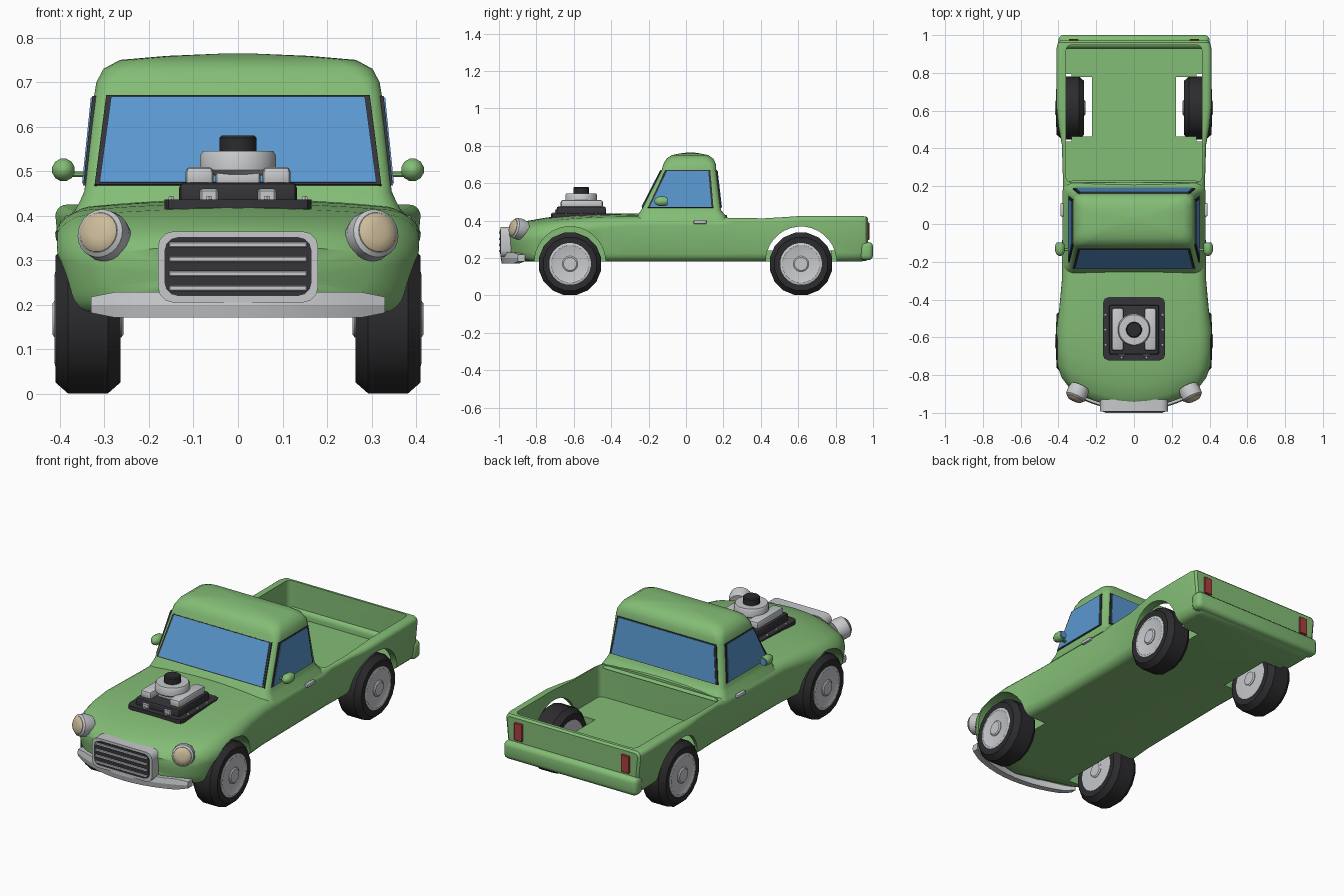
import bpy, bmesh, math
from mathutils import Vector, Matrix

if "Cube" in bpy.data.objects:
    bpy.data.objects.remove(bpy.data.objects["Cube"])


def material(name, rgb):
    m = bpy.data.materials.new(name)
    m.diffuse_color = (*rgb, 1)
    m.use_nodes = True
    m.node_tree.nodes["Principled BSDF"].inputs["Base Color"].default_value = m.diffuse_color
    return m


GREEN = material("green paint", (0.23, 0.51, 0.18))
GLASS = material("blue glass", (0.10, 0.31, 0.62))
BLACK = material("tyre black", (0.025, 0.025, 0.028))
DARK = material("dark grey", (0.035, 0.034, 0.04))
CHROME = material("light grey", (0.57, 0.58, 0.60))
LENS = material("cream lens", (0.60, 0.50, 0.32))
RED = material("red lamp", (0.42, 0.05, 0.05))


def finish(name, bm, mat, angle=35):
    bmesh.ops.recalc_face_normals(bm, faces=bm.faces)
    me = bpy.data.meshes.new(name)
    bm.to_mesh(me)
    bm.free()
    me.materials.append(mat)
    ob = bpy.data.objects.new(name, me)
    bpy.context.collection.objects.link(ob)
    bpy.ops.object.select_all(action='DESELECT')
    ob.select_set(True)
    bpy.context.view_layer.objects.active = ob
    bpy.ops.object.shade_smooth_by_angle(angle=math.radians(angle))
    return ob


def box(name, mat, x, y, z, bevel=0.0, segs=2):
    """Box from (min, max) ranges, optionally with rounded edges."""
    bm = bmesh.new()
    bmesh.ops.create_cube(bm, size=1)
    for v in bm.verts:
        v.co = [r[0] if c < 0 else r[1] for c, r in zip(v.co, (x, y, z))]
    if bevel:
        bmesh.ops.bevel(bm, geom=bm.edges[:], offset=bevel, segments=segs,
                        affect='EDGES', profile=0.5)
    return finish(name, bm, mat)


def loft(rings, caps=True):
    bm = bmesh.new()
    rows = [[bm.verts.new(p) for p in r] for r in rings]
    n = len(rows[0])
    for a, b in zip(rows, rows[1:]):
        for i in range(n):
            bm.faces.new((a[i], a[(i + 1) % n], b[(i + 1) % n], b[i]))
    if caps:
        bm.faces.new(rows[0])
        bm.faces.new(rows[-1])
    return bm


def turned(name, mat, profile, centre, axis, n=24, angle=35):
    """Solid of revolution: profile is (distance along axis, radius)."""
    q = Vector(axis).normalized().to_track_quat('Z', 'Y')
    rings = [[Vector(centre) + q @ Vector((r * math.cos(t), r * math.sin(t), d))
              for t in (2 * math.pi * (i + 0.5) / n for i in range(n))] for d, r in profile]
    return finish(name, loft(rings), mat, angle)


def rounded_rect(x0, x1, y0, y1, r, n=5):
    pts = []
    for cx, cy, a in ((x1 - r, y1 - r, 0), (x0 + r, y1 - r, 90),
                      (x0 + r, y0 + r, 180), (x1 - r, y0 + r, 270)):
        for i in range(n):
            t = math.radians(a + 90 * i / (n - 1))
            pts.append((cx + r * math.cos(t), cy + r * math.sin(t)))
    return pts


def plate(name, mat, corners, thick):
    """Thin plate laid on a flat quad, raised along its normal."""
    c = [Vector(p) for p in corners]
    nrm = (c[1] - c[0]).cross(c[3] - c[0]).normalized()
    return finish(name, loft([[p - nrm * 0.004 for p in c], [p + nrm * thick for p in c]]), mat)


# ---- main body: cross-sections along y ----
def body_ring(y, hw, zb, zt, rt):
    rb = min(0.045, (zt - zb) * 0.4)
    rt = min(rt, (zt - zb) * 0.5)
    half = []
    for i in range(4):
        half.append(((hw - rt) * i / 4, zt))
    for i in range(6):
        t = math.radians(90 - 18 * i)
        half.append((hw - rt + rt * math.cos(t), zt - rt + rt * math.sin(t)))
    for i in range(5):
        t = math.radians(-22.5 * i)
        half.append((hw - rb + rb * math.cos(t), zb + rb + rb * math.sin(t)))
    half.append((0, zb))
    half += [(-x, z) for x, z in half[-2:0:-1]]
    fade = max(0, min(1, (-0.5 - y) / 0.45))
    crown = 0.022 if y < 0.22 else 0
    out = []
    for x, z in half:
        k = (z - zb) / (zt - zb)
        px = x * (0.945 + 0.055 * min(1, k * 1.4))
        out.append((px, y + 0.13 * (x / 0.4) ** 2 * fade, z - crown * (x / hw) ** 2 * k))
    return out


stations = [(-0.972, 0.10, 0.26, 0.29, 0.01), (-0.972, 0.30, 0.22, 0.335, 0.04),
            (-0.958, 0.35, 0.20, 0.355, 0.05), (-0.925, 0.385, 0.185, 0.375, 0.06),
            (-0.85, 0.408, 0.18, 0.398, 0.07), (-0.74, 0.416, 0.18, 0.417, 0.075),
            (-0.6, 0.414, 0.18, 0.428, 0.07), (-0.45, 0.396, 0.18, 0.435, 0.06),
            (-0.3, 0.382, 0.18, 0.438, 0.05), (0.2, 0.377, 0.18, 0.434, 0.04),
            (0.26, 0.377, 0.18, 0.413, 0.02), (0.42, 0.382, 0.18, 0.412, 0.02),
            (0.52, 0.40, 0.18, 0.418, 0.025), (0.62, 0.41, 0.18, 0.425, 0.025),
            (0.93, 0.41, 0.18, 0.425, 0.025), (0.962, 0.402, 0.185, 0.422, 0.025),
            (0.972, 0.39, 0.19, 0.412, 0.02)]
body = finish("body", loft([body_ring(*s) for s in stations]), GREEN)

# open bed, wheel arches and the wells through the floor
cutters = [finish("bed_cutter", loft([[(x, y, z) for x, y in rounded_rect(-0.36, 0.36, 0.22, 0.948, 0.03)]
                                      for z in (0.24, 0.6)]), GREEN)]
for s in (-1, 1):
    for y in (-0.62, 0.615):
        cutters.append(turned("arch_cutter", GREEN, [(0.0, 0.19), (0.3, 0.19)],
                              (s * (0.33 if y > 0 else 0.235), y, 0.178), (s, 0, 0), 32))
    cutters.append(box("well_cutter", GREEN, sorted((s * 0.222, s * 0.345)), (0.462, 0.778), (0.1, 0.3)))
for c in cutters:
    m = body.modifiers.new("cut", 'BOOLEAN')
    m.operation, m.object, m.solver = 'DIFFERENCE', c, 'EXACT'
    bpy.context.view_layer.objects.active = body
    bpy.ops.object.modifier_apply(modifier=m.name)
    bpy.data.objects.remove(c)
bpy.ops.object.select_all(action='DESELECT')
body.select_set(True)
bpy.ops.object.shade_smooth_by_angle(angle=math.radians(35))

# rear lower step, tail lamps
box("rear_step", GREEN, (-0.40, 0.40), (0.93, 1.0), (0.188, 0.285), 0.025, 3)
for s in (-1, 1):
    box("tail_lamp", RED, sorted((s * 0.295, s * 0.345)), (0.96, 0.98), (0.295, 0.39), 0.003, 1)

# ---- cab: rounded rectangles stacked in z (z, half width, front, back, radius) ----
levels = [(0.40, 0.372, -0.27, 0.23, 0.05), (0.435, 0.354, -0.255, 0.205, 0.045),
          (0.455, 0.345, -0.24, 0.187, 0.035), (0.67, 0.323, -0.130, 0.162, 0.035),
          (0.70, 0.318, -0.122, 0.16, 0.04), (0.73, 0.302, -0.105, 0.147, 0.05),
          (0.75, 0.265, -0.075, 0.118, 0.05), (0.759, 0.16, -0.03, 0.075, 0.04),
          (0.764, 0.04, 0.01, 0.04, 0.01)]
finish("cab", loft([[(x, y, z) for x, y in rounded_rect(-w, w, f, b, r)]
                    for z, w, f, b, r in levels]), GREEN, 40)


def on_cab(z):
    k = (z - 0.455) / 0.215
    return [a + (b - a) * k for a, b in zip(levels[2][1:4], levels[3][1:4])]


# ---- windows: dark frame plate with a glass plate on top ----
for name, mat, d, t in (("frame", DARK, 0.0, 0.004), ("glass", GLASS, 0.011, 0.007)):
    z0, z1 = 0.468 + d * 0.4, 0.669 - d * 0.4
    (w0, f0, b0), (w1, f1, b1) = on_cab(z0), on_cab(z1)
    p, q = 0.322 - d, 0.296 - d
    plate("windscreen_" + name, mat, [(-p, f0, z0), (p, f0, z0), (q, f1, z1), (-q, f1, z1)], t)
    plate("rear_window_" + name, mat, [(p, b0, z0), (-p, b0, z0), (-q, b1, z1), (q, b1, z1)], t)
    a0, a1, c0, c1 = -0.205 + d, -0.112 + d, 0.147 - d, 0.13 - d
    plate("right_window_" + name, mat, [(w0, a0, z0), (w0, c0, z0), (w1, c1, z1), (w1, a1, z1)], t)
    plate("left_window_" + name, mat, [(-w0, c0, z0), (-w0, a0, z0), (-w1, a1, z1), (-w1, c1, z1)], t)

# ---- wheels, lamps, mirrors, handles on both sides ----
for s in (-1, 1):
    for y in (-0.62, 0.615):
        c, ax = (s * 0.337, y, 0.168), (s, 0, 0)
        turned("tyre", BLACK, [(-0.07, 0.11), (-0.073, 0.145), (-0.045, 0.17), (0.045, 0.17),
                               (0.073, 0.145), (0.07, 0.11)], c, ax, 16, 30)
        turned("rim", CHROME, [(-0.073, 0.09), (-0.072, 0.112), (0.072, 0.112), (0.075, 0.10),
                               (0.071, 0.09)], c, ax, 24, 30)
        turned("hub_cap", CHROME, [(-0.08, 0.035), (-0.075, 0.042), (0.075, 0.042), (0.08, 0.035)], c, ax, 16, 30)
    c, ax = (s * 0.305, -0.905, 0.358), (s * 0.45, -1, 0.25)
    turned("headlight_housing", CHROME, [(-0.05, 0.05), (-0.02, 0.057), (0.012, 0.055), (0.02, 0.046)], c, ax)
    turned("headlight_lens", LENS, [(0.0, 0.045), (0.022, 0.045), (0.03, 0.036), (0.034, 0.018)], c, ax)
    c = (s * 0.392, -0.135, 0.503)
    turned("mirror_head", GREEN, [(-0.033, 0.022), (-0.02, 0.026), (0.01, 0.026), (0.026, 0.018),
                                  (0.034, 0.006)], c, (0, -1, 0), 12, 50)
    turned("mirror_glass", GLASS, [(-0.037, 0.019), (-0.03, 0.02)], c, (0, -1, 0), 12)
    box("mirror_arm", GREEN, sorted((s * 0.33, s * 0.385)), (-0.142, -0.128), (0.487, 0.499), 0.003, 1)
    box("door_handle", CHROME, sorted((s * 0.37, s * 0.39)), (0.04, 0.11), (0.382, 0.401), 0.006)

# ---- grille ----
for name, mat, w, z0, z1, r, y0 in (("grille_surround", CHROME, 0.18, 0.205, 0.365, 0.035, -0.992),
                                    ("grille_inset", DARK, 0.165, 0.22, 0.352, 0.03, -0.995)):
    finish(name, loft([[(x, y, z) for x, z in rounded_rect(-w, w, z0, z1, r, 4)] for y in (y0, -0.93)]), mat)
for z in (0.237, 0.27, 0.302, 0.335):
    box("grille_bar", CHROME, (-0.155, 0.155), (-1.0, -0.99), (z - 0.006, z + 0.006), 0.002, 1)

# ---- front bumper: curved strip with tapered ends ----
rings = []
for i in range(13):
    x = -0.33 + 0.055 * i
    y = -0.985 + 0.13 * (x / 0.4) ** 2
    h = 0.018 if i in (0, 12) else 0.029
    rings.append([(x, y, 0.2 - h), (x, y + 0.035, 0.2 - h), (x, y + 0.035, 0.2 + h),
                  (x, y, 0.2 + h), (x, y - 0.006, 0.2)])
finish("front_bumper", loft(rings), CHROME, 20)

# ---- engine through the hood ----
finish("engine_plate", loft([[(x, y, z) for x, y in rounded_rect(-0.165, 0.165, -0.722, -0.387, 0.03, 3)]
                             for z in (0.40, 0.437)]), DARK)
box("engine_block", DARK, (-0.132, 0.132), (-0.692, -0.428), (0.42, 0.475), 0.012)
box("intake", CHROME, (-0.05, 0.05), (-0.62, -0.50), (0.465, 0.50), 0.008)
for s in (-1, 1):
    box("valve_cover", CHROME, sorted((s * 0.055, s * 0.118)), (-0.67, -0.445), (0.465, 0.51), 0.012)
    box("front_block", CHROME, sorted((s * 0.045, s * 0.085)), (-0.70, -0.68), (0.425, 0.46), 0.004, 1)
    for y in (-0.64, -0.56, -0.48):
        turned("plate_bolt", CHROME, [(0, 0.008), (0.008, 0.006)], (s * 0.15, y, 0.436), (0, 0, 1), 6)
    turned("plate_bolt", CHROME, [(0, 0.008), (0.008, 0.006)], (s * 0.065, -0.707, 0.436), (0, 0, 1), 6)
turned("air_cleaner", CHROME, [(0.49, 0.05), (0.497, 0.08), (0.503, 0.086), (0.535, 0.086), (0.545, 0.08)],
       (0, -0.56, 0), (0, 0, 1), 24)
turned("air_cap", BLACK, [(0.54, 0.042), (0.575, 0.042), (0.58, 0.037)], (0, -0.56, 0), (0, 0, 1), 16)
